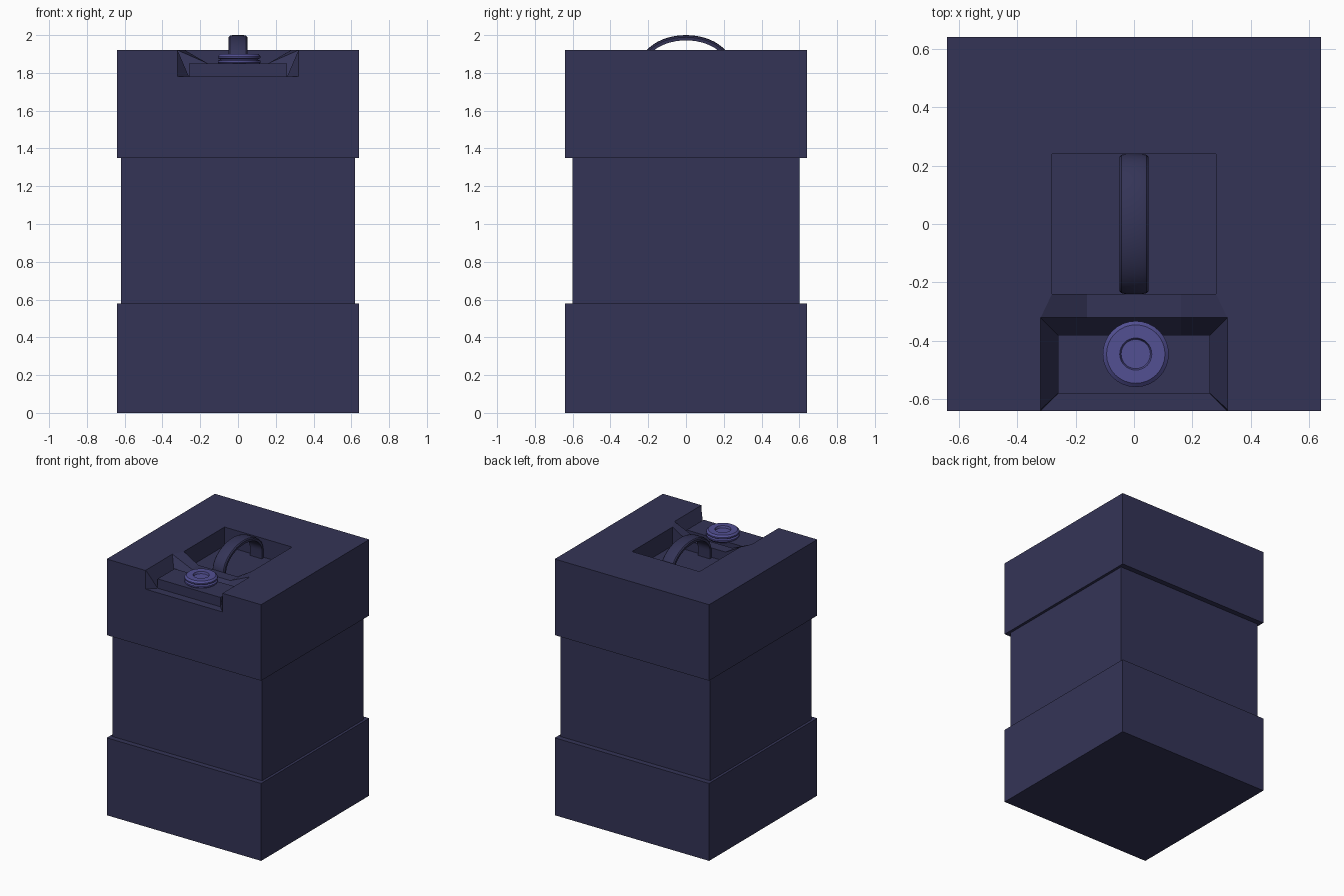
import bpy, bmesh, math

if "Cube" in bpy.data.objects:
    bpy.data.objects.remove(bpy.data.objects["Cube"])


def material(name, rgb):
    m = bpy.data.materials.new(name)
    m.diffuse_color = (*rgb, 1)
    m.use_nodes = True
    m.node_tree.nodes["Principled BSDF"].inputs["Base Color"].default_value = m.diffuse_color
    return m


BODY = material("dark_indigo", (0.034, 0.034, 0.094))
CAP = material("light_indigo", (0.085, 0.08, 0.29))


def loft(name, rings, mat=BODY, closed_path=False):
    """Skin a stack of matching rings and close both ends."""
    bm = bmesh.new()
    rows = [[bm.verts.new(p) for p in r] for r in rings]
    n = len(rows[0])
    for a, b in zip(rows, rows[1:]):
        for i in range(n):
            j = (i + 1) % n
            bm.faces.new((a[i], a[j], b[j], b[i]))
    bm.faces.new(rows[0])
    bm.faces.new(rows[-1])
    bmesh.ops.recalc_face_normals(bm, faces=bm.faces)
    me = bpy.data.meshes.new(name)
    bm.to_mesh(me)
    bm.free()
    me.materials.append(mat)
    ob = bpy.data.objects.new(name, me)
    bpy.context.collection.objects.link(ob)
    return ob


def box(name, x, y0, y1, z0, z1):
    return loft(name, [[(-x, y0, z), (x, y0, z), (x, y1, z), (-x, y1, z)] for z in (z0, z1)])


def activate(ob):
    bpy.ops.object.select_all(action='DESELECT')
    ob.select_set(True)
    bpy.context.view_layer.objects.active = ob


def cut(ob, cutter):
    mod = ob.modifiers.new("cut", 'BOOLEAN')
    mod.operation, mod.solver, mod.object = 'DIFFERENCE', 'EXACT', cutter
    activate(ob)
    bpy.ops.object.modifier_apply(modifier=mod.name)
    bpy.data.objects.remove(cutter)


def mirror(half):
    return half + [(-x, y, z) for x, y, z in reversed(half)]


# Three stacked body blocks
box("lower_block", 0.64, -0.64, 0.64, 0, 0.58)
box("middle_block", 0.62, -0.60, 0.60, 0.58, 1.35)
top = box("upper_block", 0.64, -0.64, 0.64, 1.35, 1.92)

# Square handle pocket
cut(top, box("pocket_cutter", 0.28, -0.24, 0.24, 1.78, 2.1))

# Front notch with tapered walls
low = mirror([(-0.32, -0.70, 1.78), (-0.32, -0.64, 1.78), (-0.26, -0.58, 1.78),
              (-0.26, -0.38, 1.78), (-0.16, -0.38, 1.78)])
mid = mirror([(-0.32, -0.70, 1.92), (-0.32, -0.64, 1.92), (-0.32, -0.635, 1.92),
              (-0.32, -0.32, 1.92), (-0.16, -0.32, 1.85)])
cut(top, loft("notch_cutter", [low, mid, [(x, y, 2.1) for x, y, z in mid]]))

# Sloped saddle joining the notch and the pocket
cut(top, loft("saddle_cutter", [
    mirror([(-w, y, 2.1), (-w, y, 1.92), (-0.16, y, 1.85)])
    for y, w in ((-0.322, 0.32), (-0.238, 0.28))]))

# Raised plinth under the cap
box("cap_plinth", 0.26, -0.58, -0.38, 1.77, 1.85)

# Arched handle, rounded outer corners
arch = [(-1, -0.10)] + [(math.cos(t), math.sin(t)) for t in
                        [math.pi * (1 - i / 24) for i in range(25)]] + [(1, -0.10)]
section = [(-0.05, 0), (-0.05, 0.6), (-0.043, 0.88), (-0.028, 1),
           (0.028, 1), (0.043, 0.88), (0.05, 0.6), (0.05, 0)]
rings = []
for i, (c, s) in enumerate(arch):
    ring = []
    for x, t in section:
        a, b = 0.212 + 0.028 * t, 0.132 + 0.028 * t
        z = 1.775 if i in (0, len(arch) - 1) else 1.84 + b * s
        ring.append((x, a * c, z))
    rings.append(ring)
handle = loft("carry_handle", rings)

# Round filler cap with a grooved rim and a dished top
profile = [(0.1, 1.84), (0.113, 1.855), (0.113, 1.865), (0.1, 1.87), (0.1, 1.873),
           (0.113, 1.878), (0.113, 1.888), (0.1, 1.9), (0.055, 1.9), (0.05, 1.885)]
N = 32
cap = loft("filler_cap", [[(0.006 + r * math.cos(2 * math.pi * k / N),
                            -0.445 + r * math.sin(2 * math.pi * k / N), z)
                           for k in range(N)] for r, z in profile], CAP)

for ob in (handle, cap):
    activate(ob)
    bpy.ops.object.shade_smooth_by_angle(angle=math.radians(35))
